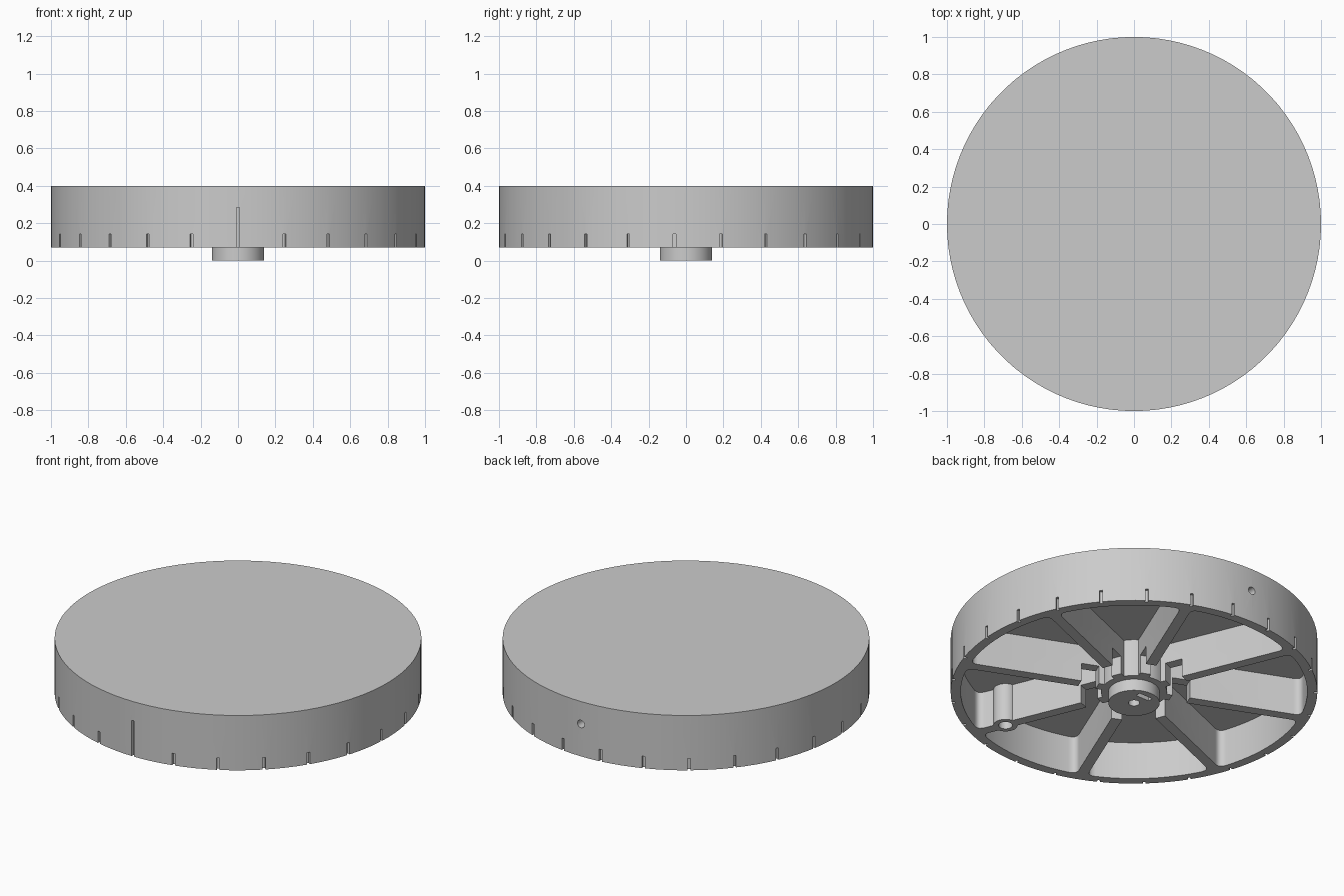
import bpy, bmesh
from math import sin, cos, asin, radians, pi
from mathutils import Matrix, Vector

if "Cube" in bpy.data.objects:
    bpy.data.objects.remove(bpy.data.objects["Cube"])

BOTTOM, TOP, CEILING = 0.07, 0.40, 0.295
RIM_INNER, COLLAR, RIB = 0.945, 0.18, 0.06
RIBS = 8
TICKS = 25

grey = bpy.data.materials.new("light grey plastic")
grey.use_nodes = True
grey.diffuse_color = (0.6, 0.6, 0.6, 1)
grey.node_tree.nodes["Principled BSDF"].inputs["Base Color"].default_value = (0.6, 0.6, 0.6, 1)


def make_object(name, bm):
    bmesh.ops.recalc_face_normals(bm, faces=bm.faces[:])
    mesh = bpy.data.meshes.new(name)
    bm.to_mesh(mesh)
    bm.free()
    mesh.materials.append(grey)
    ob = bpy.data.objects.new(name, mesh)
    bpy.context.collection.objects.link(ob)
    return ob


def polar(r, a):
    return Vector((r * cos(a), r * sin(a)))


def add_prism(bm, outline, z0, z1):
    low = [bm.verts.new((p[0], p[1], z0)) for p in outline]
    high = [bm.verts.new((p[0], p[1], z1)) for p in outline]
    bm.faces.new(low[::-1])
    bm.faces.new(high)
    n = len(outline)
    for i in range(n):
        j = (i + 1) % n
        bm.faces.new((low[i], low[j], high[j], high[i]))


def add_cylinder(bm, x, y, r, z0, z1, sides=32):
    outline = [Vector((x, y)) + polar(r, 2 * pi * i / sides) for i in range(sides)]
    add_prism(bm, outline, z0, z1)


def add_box(bm, x0, x1, y0, y1, z0, z1, turn=0.0):
    spin = Matrix.Rotation(turn, 2)
    corners = [spin @ Vector(p) for p in ((x0, y0), (x1, y0), (x1, y1), (x0, y1))]
    add_prism(bm, corners, z0, z1)


def rounded(points, corners, radius):
    # Replace the chosen corners with quadratic fillets
    out = []
    for i, p in enumerate(points):
        if i not in corners:
            out.append(p)
            continue
        a = p + (points[i - 1] - p).normalized() * radius
        b = p + (points[(i + 1) % len(points)] - p).normalized() * radius
        for k in range(6):
            t = k / 5
            out.append(a * (1 - t) ** 2 + p * 2 * t * (1 - t) + b * t * t)
    return out


def arc(r, middle, steps):
    half = pi / RIBS - asin(RIB / 2 / r)
    return [polar(r, middle - half + 2 * half * i / steps) for i in range(steps + 1)]


def combine(target, tool, operation):
    mod = target.modifiers.new(tool.name, "BOOLEAN")
    mod.operation = operation
    mod.solver = "EXACT"
    mod.object = tool
    tool.hide_render = True
    bpy.context.view_layer.objects.active = target
    bpy.ops.object.modifier_apply(modifier=mod.name)
    bpy.data.objects.remove(tool)


# Wheel body: a solid disc
bm = bmesh.new()
add_cylinder(bm, 0, 0, 1, BOTTOM, TOP, 100)
wheel = make_object("ribbed_wheel", bm)

# Pockets between the ribs, open underneath
bm = bmesh.new()
for i in range(RIBS):
    middle = 2 * pi * i / RIBS
    outer = arc(RIM_INNER, middle, 14)
    inner = arc(COLLAR, middle, 8)[::-1]
    outline = rounded(outer + inner, {0, len(outer) - 1}, 0.042)
    add_prism(bm, outline, -0.1, CEILING)
combine(wheel, make_object("pocket_cutter", bm), "DIFFERENCE")

# Step in the ribs around the collar
bm = bmesh.new()
for i in range(RIBS):
    add_box(bm, 0.21, 0.31, -0.05, 0.05, -0.1, 0.18, 2 * pi * (i + 0.5) / RIBS)
combine(wheel, make_object("rib_step_cutter", bm), "DIFFERENCE")

# Central hub
bm = bmesh.new()
add_cylinder(bm, 0, 0, 0.14, 0, 0.33, 48)
combine(wheel, make_object("hub", bm), "UNION")

# Screw boss on one rib
boss = polar(0.79, radians(-67.5))
bm = bmesh.new()
add_cylinder(bm, boss.x, boss.y, 0.066, BOTTOM, 0.33)
combine(wheel, make_object("screw_boss", bm), "UNION")

# Shaft hole and boss hole
bm = bmesh.new()
add_cylinder(bm, 0, 0, 0.031, -0.1, CEILING, 24)
add_cylinder(bm, boss.x, boss.y, 0.038, -0.1, 0.25, 24)
combine(wheel, make_object("hole_cutter", bm), "DIFFERENCE")

# Nut slot in the hub
bm = bmesh.new()
add_box(bm, -0.045, 0.045, 0.07, 0.1, -0.1, 0.28)
combine(wheel, make_object("nut_slot_cutter", bm), "DIFFERENCE")

# Set screw hole through the back of the rim and into the hub
bm = bmesh.new()
turn = Matrix.Translation((0, 0.55, 0.265)) @ Matrix.Rotation(pi / 2, 4, "X")
bmesh.ops.create_cone(bm, cap_ends=True, segments=20, radius1=0.023, radius2=0.023,
                      depth=1.06, matrix=turn)
combine(wheel, make_object("set_screw_cutter", bm), "DIFFERENCE")

# Index notches around the rim, the front one taller
bm = bmesh.new()
for i in range(TICKS):
    height = 0.285 if i == 0 else 0.142
    add_box(bm, 0.982, 1.1, -0.008, 0.008, 0, height, -pi / 2 + 2 * pi * i / TICKS)
combine(wheel, make_object("notch_cutter", bm), "DIFFERENCE")

# Smooth curved walls, sharp edges
bpy.ops.object.select_all(action="DESELECT")
wheel.select_set(True)
bpy.context.view_layer.objects.active = wheel
bpy.ops.object.shade_smooth_by_angle(angle=radians(30))
